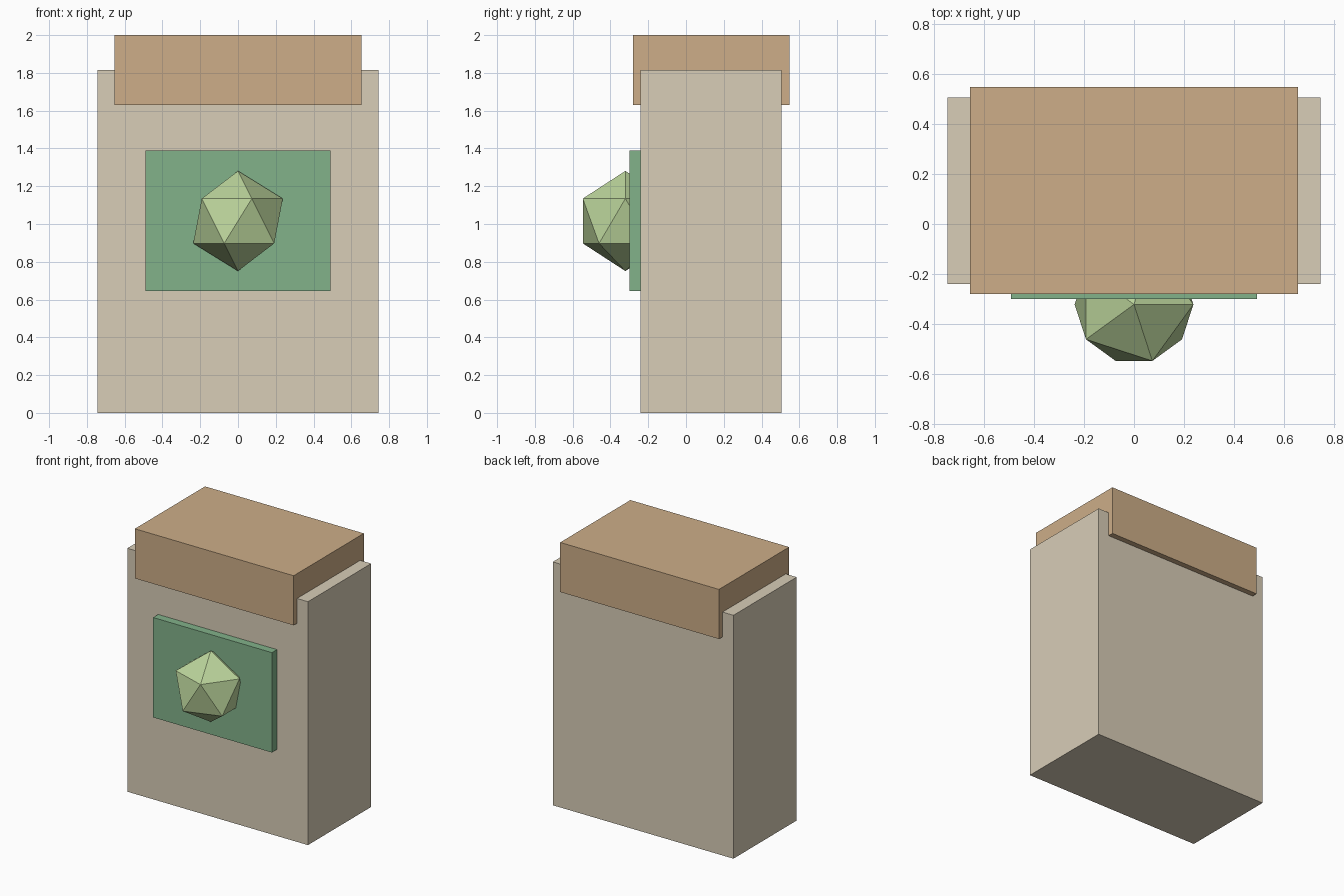
import bpy

if "Cube" in bpy.data.objects:
    bpy.data.objects.remove(bpy.data.objects["Cube"])


def finish(obj, name, rgb):
    obj.name = name
    mat = bpy.data.materials.new(name + "_colour")
    mat.diffuse_color = (*rgb, 1.0)
    mat.use_nodes = True
    mat.node_tree.nodes["Principled BSDF"].inputs["Base Color"].default_value = mat.diffuse_color
    obj.data.materials.append(mat)


def box(name, xs, ys, zs, rgb):
    """Axis-aligned box from its (min, max) extents."""
    ranges = (xs, ys, zs)
    bpy.ops.mesh.primitive_cube_add(size=1, location=[(a + b) / 2 for a, b in ranges])
    obj = bpy.context.object
    obj.scale = [b - a for a, b in ranges]
    bpy.ops.object.transform_apply(location=False, rotation=False, scale=True)
    finish(obj, name, rgb)


# Main block standing on the ground
box("body", (-0.745, 0.745), (-0.24, 0.505), (0, 1.815), (0.686, 0.610, 0.474))

# Narrower, deeper cap sunk into the top
box("cap", (-0.655, 0.655), (-0.28, 0.547), (1.63, 2.0), (0.610, 0.423, 0.246))

# Thin plate on the front
box("front_panel", (-0.49, 0.49), (-0.30, -0.235), (0.645, 1.39), (0.223, 0.445, 0.254))

# Faceted knob half buried in the plate
bpy.ops.mesh.primitive_ico_sphere_add(subdivisions=1, radius=0.265, location=(0, -0.321, 1.016))
finish(bpy.context.object, "faceted_knob", (0.497, 0.658, 0.328))
